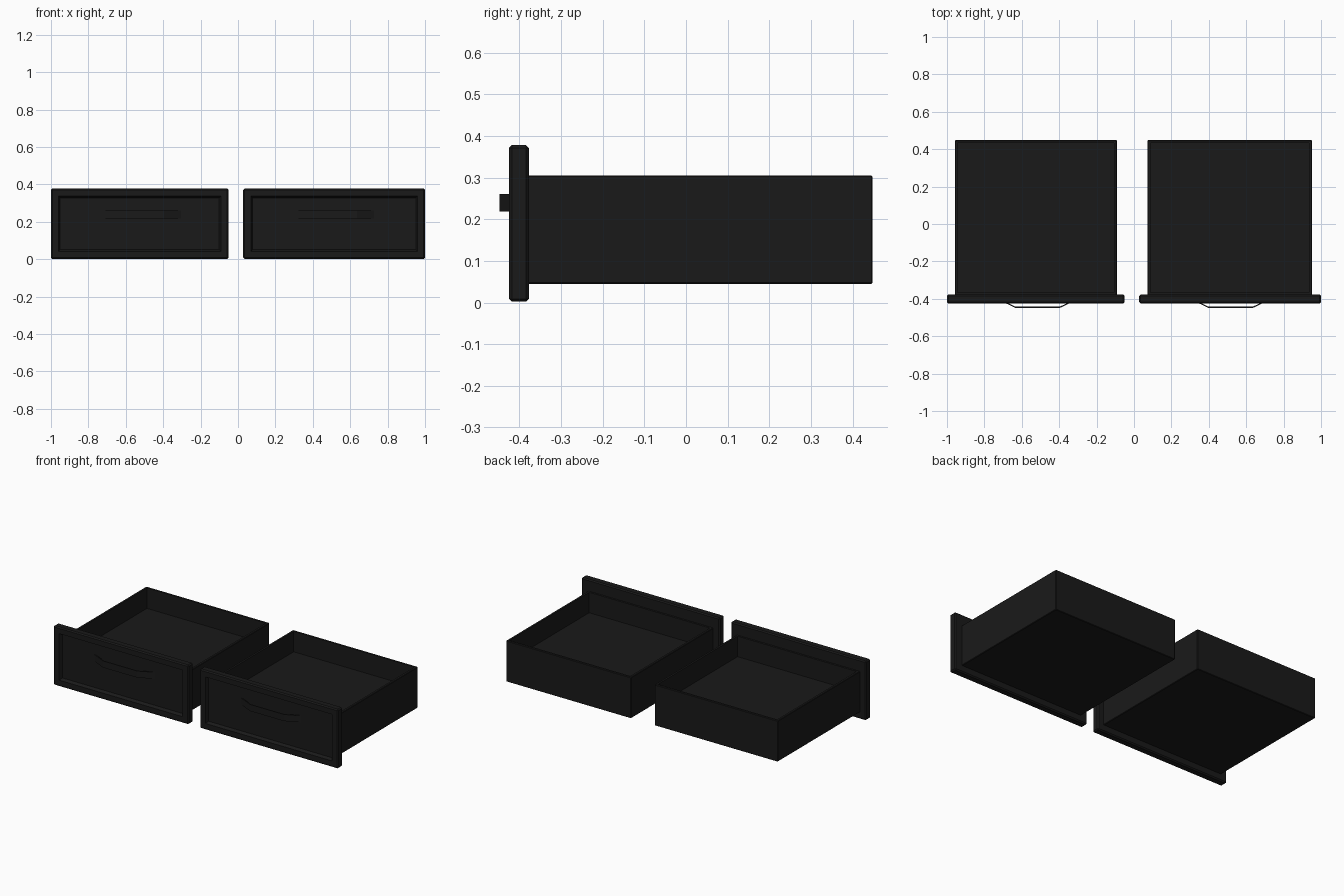
import bpy, bmesh

if "Cube" in bpy.data.objects:
    bpy.data.objects.remove(bpy.data.objects["Cube"])

black = bpy.data.materials.new("black_finish")
black.diffuse_color = (0.01, 0.01, 0.01, 1)
black.use_nodes = True
black.node_tree.nodes["Principled BSDF"].inputs["Base Color"].default_value = black.diffuse_color


def finish(bm, name):
    bmesh.ops.recalc_face_normals(bm, faces=bm.faces)
    me = bpy.data.meshes.new(name)
    bm.to_mesh(me)
    bm.free()
    ob = bpy.data.objects.new(name, me)
    bpy.context.collection.objects.link(ob)
    me.materials.append(black)
    return ob


def box(x0, x1, y0, y1, z0, z1, bevel):
    bm = bmesh.new()
    bmesh.ops.create_cube(bm, size=1)
    for v in bm.verts:
        v.co = (x0 if v.co.x < 0 else x1,
                y0 if v.co.y < 0 else y1,
                z0 if v.co.z < 0 else z1)
    bmesh.ops.bevel(bm, geom=bm.edges[:], offset=bevel, segments=1,
                    profile=0.5, affect='EDGES')
    bm.normal_update()
    return bm


def facing(bm, axis, sign):
    # largest face pointing along the given axis
    return max((f for f in bm.faces if f.normal[axis] * sign > 0.99),
               key=lambda f: f.calc_area())


def sink(bm, face, border, slope, depth, axis):
    # leave a flat border, then push the middle in
    bmesh.ops.inset_region(bm, faces=[face], thickness=border)
    if slope:
        bmesh.ops.inset_region(bm, faces=[face], thickness=slope)
        for v in face.verts:
            v.co[axis] += depth
    else:
        r = bmesh.ops.extrude_discrete_faces(bm, faces=[face])
        for v in r['faces'][0].verts:
            v.co[axis] += depth


def drawer(side, panel_x, body_x, handle_x):
    # open tray with thin walls and raised floor
    bm = box(*body_x, -0.38, 0.448, 0.045, 0.305, 0.003)
    sink(bm, facing(bm, 2, 1), 0.017, 0, -0.13, 2)
    finish(bm, side + "_drawer_tray")

    # front panel with chamfered edges and recessed field
    bm = box(*panel_x, -0.425, -0.377, 0.002, 0.378, 0.007)
    sink(bm, facing(bm, 1, -1), 0.047, 0.013, 0.02, 1)
    finish(bm, side + "_front_panel")

    # bent strip handle
    outer = [(-0.217, -0.402), (-0.12, -0.448), (0.12, -0.448), (0.217, -0.402)]
    inner = [(0.203, -0.402), (0.118, -0.442), (-0.118, -0.442), (-0.203, -0.402)]
    bm = bmesh.new()
    low = [bm.verts.new((handle_x + x, y, 0.218)) for x, y in outer + inner]
    face = bm.faces.new(low)
    r = bmesh.ops.extrude_face_region(bm, geom=[face])
    for v in r['geom']:
        if isinstance(v, bmesh.types.BMVert):
            v.co.z = 0.26
    finish(bm, side + "_handle")


drawer("left", (-1.0, -0.051), (-0.958, -0.092), -0.515)
drawer("right", (0.028, 1.0), (0.073, 0.951), 0.517)
